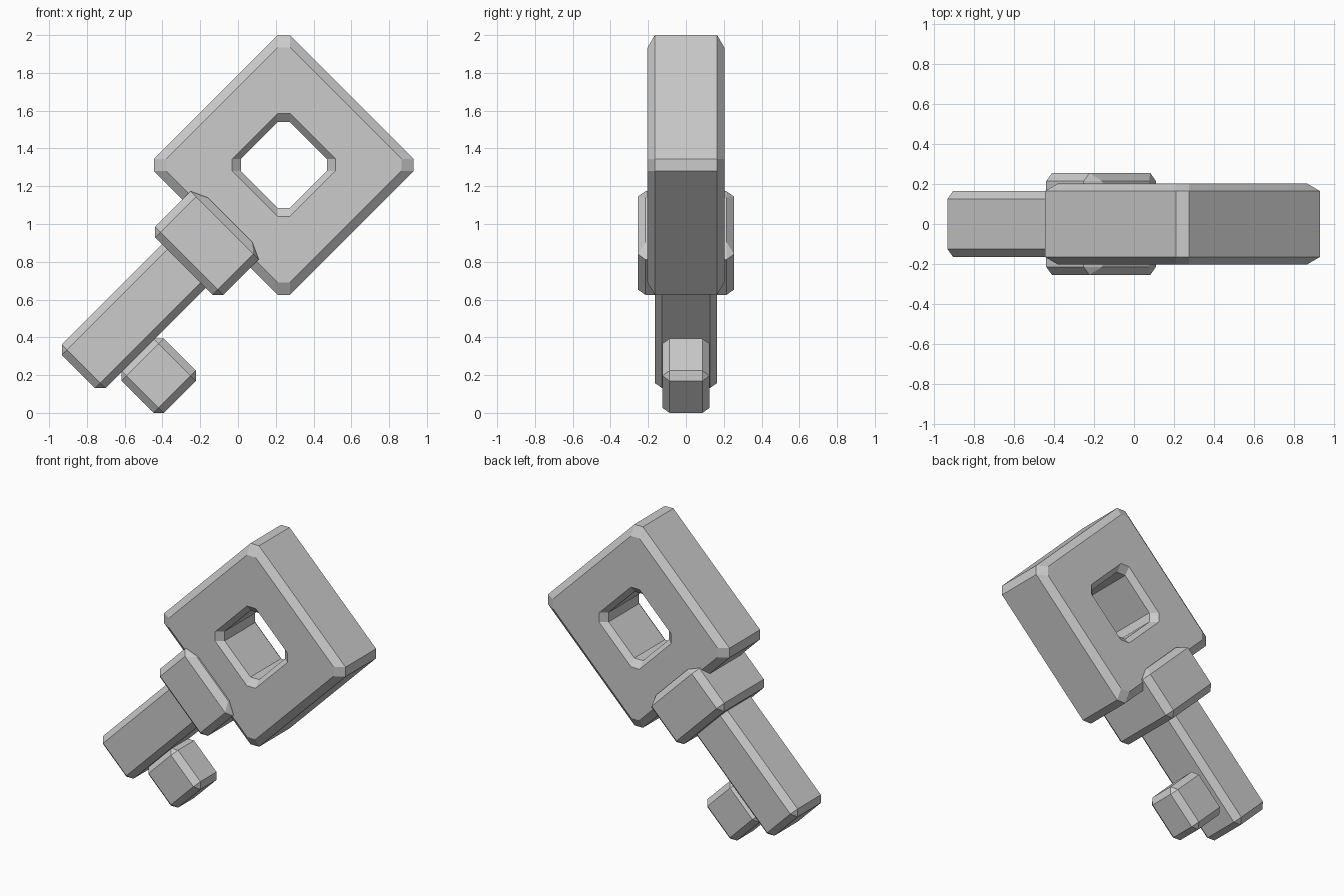
import bpy, bmesh
from math import radians
from mathutils import Matrix

if "Cube" in bpy.data.objects:
    bpy.data.objects.remove(bpy.data.objects["Cube"])

# Local space: x runs along the key, z across it; the whole key leans 45 degrees
TILT = Matrix.Rotation(radians(-45), 4, 'Y')


def finish(name, bm):
    bmesh.ops.transform(bm, matrix=TILT, verts=bm.verts)
    bmesh.ops.recalc_face_normals(bm, faces=bm.faces)
    mesh = bpy.data.meshes.new(name)
    bm.to_mesh(mesh)
    bm.free()
    obj = bpy.data.objects.new(name, mesh)
    bpy.context.collection.objects.link(obj)
    return obj


def chamfered_box(x0, x1, z, half_y, half_z, cut=0.039):
    bm = bmesh.new()
    bmesh.ops.create_cube(bm, size=1)
    for v in bm.verts:
        v.co.x = x1 if v.co.x > 0 else x0
        v.co.y *= 2 * half_y
        v.co.z = z + v.co.z * 2 * half_z
    bmesh.ops.bevel(bm, geom=bm.edges[:], offset=cut, segments=1,
                    affect='EDGES', profile=0.5)
    return bm


def cut_square(h, c=0.046):
    k = h - c
    return [(h, -k), (h, k), (k, h), (-k, h), (-h, k), (-h, -k), (-k, -h), (k, -h)]


# Square bow with a chamfered through hole: rings swept around the section
bm = bmesh.new()
section = [(0.509, -0.165), (0.509, 0.165), (0.463, 0.203), (0.216, 0.203),
           (0.184, 0.165), (0.184, -0.165), (0.216, -0.203), (0.463, -0.203)]
rings = [[bm.verts.new((1.0995 + a, y, 0.7566 + b)) for a, b in cut_square(h)]
         for h, y in section]
for r, s in zip(rings, rings[1:] + rings[:1]):
    for i in range(8):
        j = (i + 1) % 8
        bm.faces.new((r[i], r[j], s[j], s[i]))
finish("bow", bm)

# Collar, narrowing where it enters the bow
bm = chamfered_box(0.346, 0.693, 0.752, 0.255, 0.256, 0.041)
for v in bm.verts:
    if v.co.x > 0.69:
        v.co.z = 0.752 + (v.co.z - 0.752) * 0.77
finish("collar", bm)

# Shaft, running up into the collar
finish("shaft", chamfered_box(-0.443, 0.5, 0.752, 0.165, 0.163))

# Single tooth
finish("tooth", chamfered_box(-0.316, 0.0, 0.436, 0.125, 0.158, 0.038))
